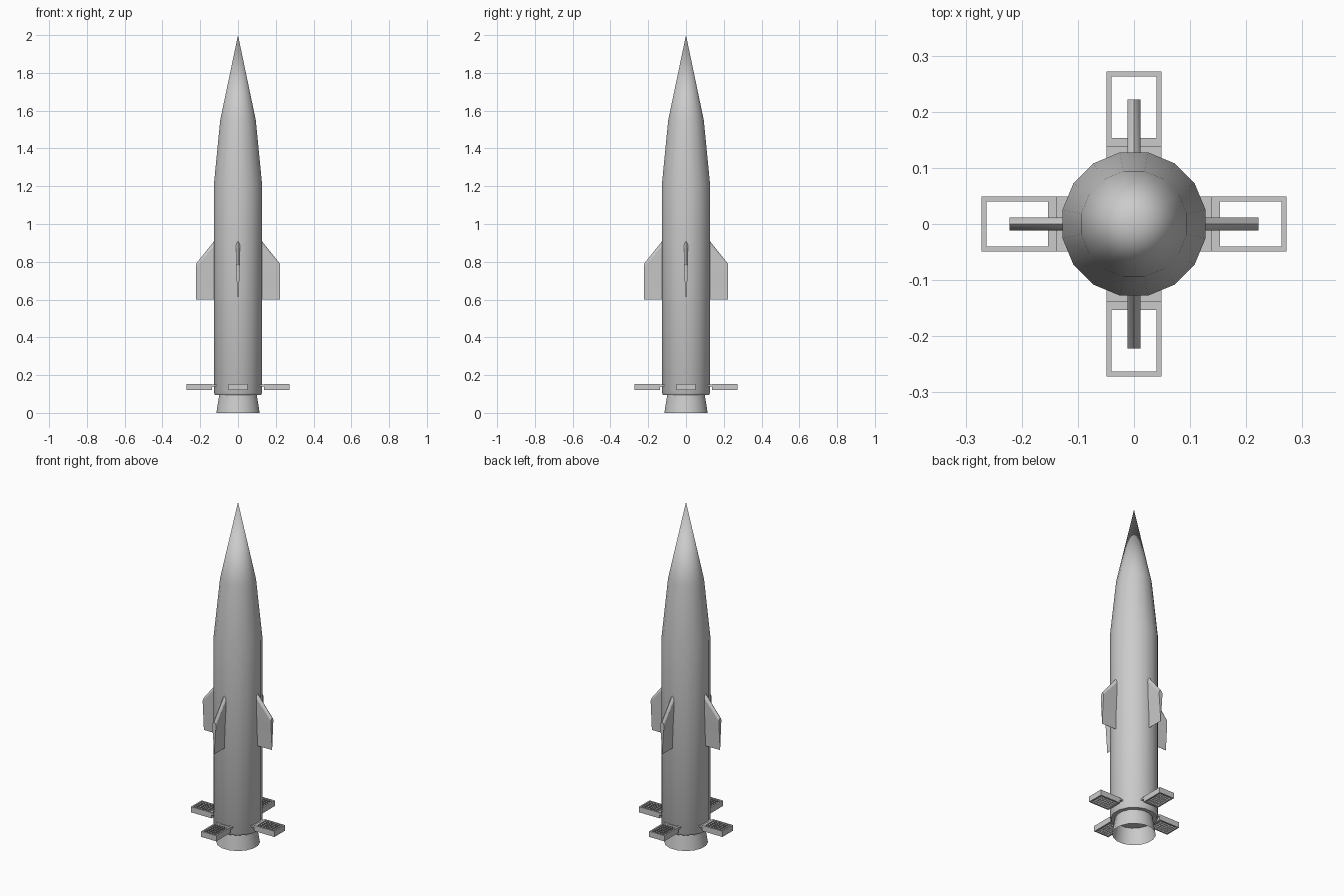
import bpy, bmesh, math
from mathutils import Matrix, Vector

if "Cube" in bpy.data.objects:
    bpy.data.objects.remove(bpy.data.objects["Cube"])

SIDES = 16


def add_object(name, bm, smooth=False, turn=0.0):
    bmesh.ops.recalc_face_normals(bm, faces=bm.faces)
    mesh = bpy.data.meshes.new(name)
    bm.to_mesh(mesh)
    bm.free()
    ob = bpy.data.objects.new(name, mesh)
    bpy.context.collection.objects.link(ob)
    ob.rotation_euler.z = turn
    if smooth:
        bpy.ops.object.select_all(action='DESELECT')
        ob.select_set(True)
        bpy.context.view_layer.objects.active = ob
        bpy.ops.object.shade_smooth_by_angle(angle=math.radians(30))
    return ob


def lathe(name, profile):
    """Revolve (radius, z) points, with a flat side facing each axis."""
    bm = bmesh.new()
    verts = [bm.verts.new((r * math.cos(math.pi / SIDES), r * math.sin(math.pi / SIDES), z))
             for r, z in profile]
    edges = [bm.edges.new(pair) for pair in zip(verts, verts[1:])]
    bmesh.ops.spin(bm, geom=verts + edges, cent=(0, 0, 0), axis=(0, 0, 1),
                   angle=math.tau, steps=SIDES)
    bmesh.ops.remove_doubles(bm, verts=bm.verts, dist=1e-5)
    return add_object(name, bm, smooth=True)


def box(bm, x0, x1, y0, y1, z0, z1):
    centre = Vector((x0 + x1, y0 + y1, z0 + z1)) / 2
    size = Matrix.Diagonal((x1 - x0, y1 - y0, z1 - z0, 1))
    bmesh.ops.create_cube(bm, size=1, matrix=Matrix.Translation(centre) @ size)


def wing(name, turn):
    """Rounded leading edge, thin trailing edge, swept tip."""
    section = [(0.03, 0.007), (0.08, 0.0115), (0.3, 0.010), (0.6, 0.005), (1, 0.0006)]
    outline = [(0, 0)] + section + [(t, -h) for t, h in reversed(section)]
    bm = bmesh.new()
    rings = []
    for x, top in ((0.11, 0.93), (0.222, 0.79)):
        rings.append([bm.verts.new((x, h, top + (0.60 - top) * t)) for t, h in outline])
    n = len(outline)
    for i in range(n):
        j = (i + 1) % n
        bm.faces.new((rings[0][i], rings[0][j], rings[1][j], rings[1][i]))
    for ring in rings:
        bm.faces.new(ring)
    add_object(name, bm, smooth=True, turn=turn)


def grid_fin(name, turn):
    z0, z1, w, t = 0.12, 0.153, 0.049, 0.009
    # outer frame with a thicker hinge bar on the inside
    bm = bmesh.new()
    box(bm, 0.138, 0.153, -w, w, z0, z1)
    box(bm, 0.272 - t, 0.272, -w, w, z0, z1)
    for s in (-1, 1):
        a, b = sorted((s * w, s * (w - t)))
        box(bm, 0.153, 0.272 - t, a, b, z0, z1)
    add_object(name + "_frame", bm, turn=turn)

    # lattice of thin sheets
    bm = bmesh.new()

    def sheet(p, q):
        bm.faces.new([bm.verts.new(c) for c in
                      ((*p, z0), (*q, z0), (*q, z1), (*p, z1))])
    for i in range(1, 6):
        x = 0.153 + 0.11 * i / 6
        sheet((x, -0.04), (x, 0.04))
    for i in range(1, 5):
        y = -0.04 + 0.08 * i / 5
        sheet((0.153, y), (0.263, y))
    add_object(name + "_lattice", bm, turn=turn)

    # mounting plate into the body
    bm = bmesh.new()
    box(bm, 0.105, 0.14, -w, w, 0.139, 0.149)
    add_object(name + "_mount", bm, turn=turn)


# body with pointed nose, and open nozzle skirt
lathe("body", [(0, 0.095), (0.124, 0.095), (0.13, 0.107), (0.13, 1.21),
               (0.096, 1.55), (0, 2.0)])
lathe("nozzle", [(0.101, 0.097), (0.117, 0.0)])

# four wings and four grid fins around the body
for k, side in enumerate(("right", "back", "left", "front")):
    wing(side + "_wing", k * math.pi / 2)
    grid_fin(side + "_grid_fin", k * math.pi / 2)
